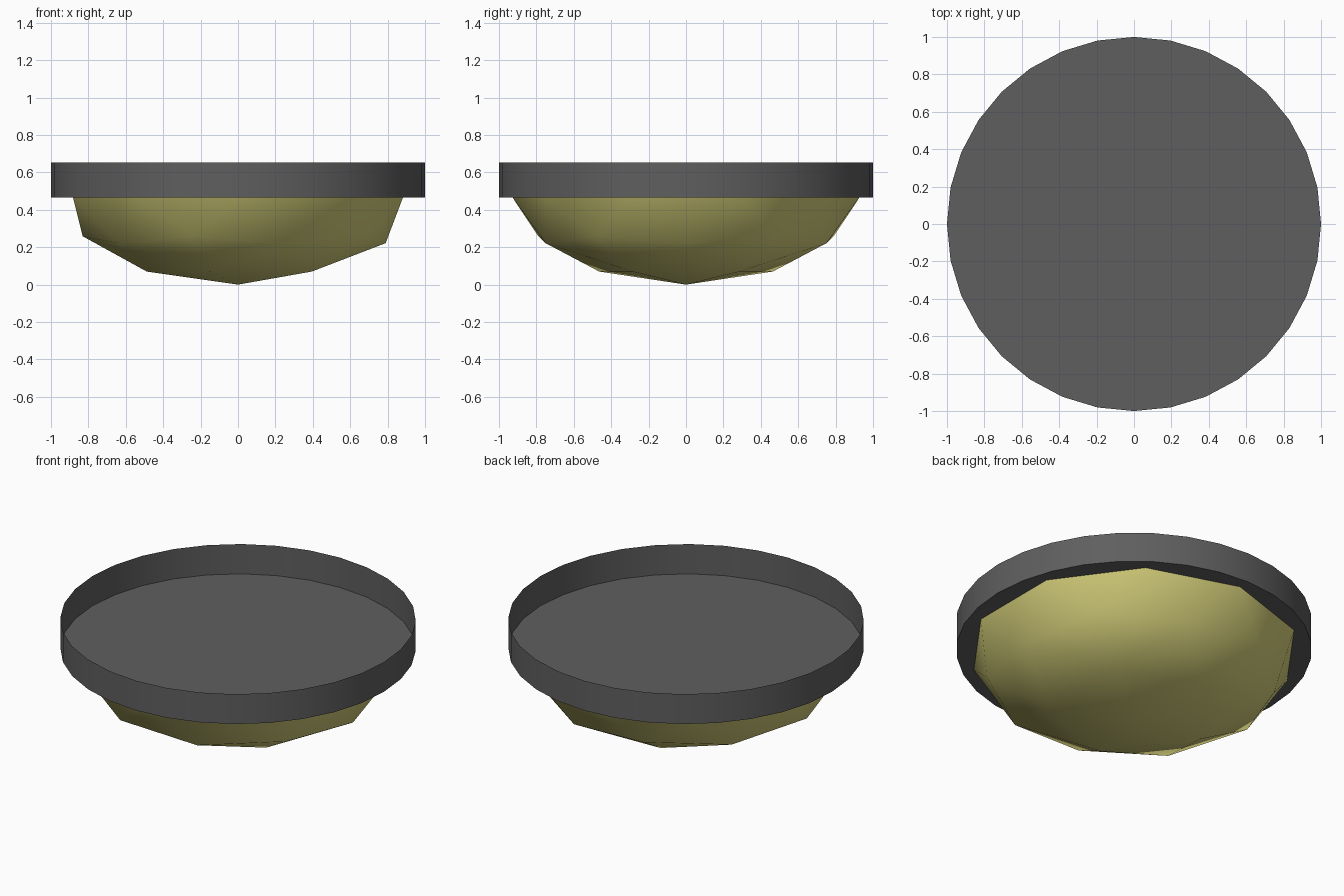
import bpy, bmesh

if "Cube" in bpy.data.objects:
    bpy.data.objects.remove(bpy.data.objects["Cube"])

RIM_BOTTOM, RIM_TOP = 0.467, 0.652


def material(name, rgb):
    mat = bpy.data.materials.new(name)
    mat.diffuse_color = (*rgb, 1.0)
    mat.use_nodes = True
    mat.node_tree.nodes["Principled BSDF"].inputs["Base Color"].default_value = mat.diffuse_color
    return mat


def finish(bm, name, mat):
    bmesh.ops.recalc_face_normals(bm, faces=bm.faces)
    mesh = bpy.data.meshes.new(name)
    bm.to_mesh(mesh)
    bm.free()
    mesh.materials.append(mat)
    obj = bpy.data.objects.new(name, mesh)
    bpy.context.collection.objects.link(obj)
    return obj


def smooth(obj, angle):
    bpy.ops.object.select_all(action='DESELECT')
    obj.select_set(True)
    bpy.context.view_layer.objects.active = obj
    bpy.ops.object.shade_smooth_by_angle(angle=angle)


grey = material("dark grey metal", (0.114, 0.114, 0.114))
yellow = material("warm yellow glass", (0.68, 0.64, 0.20))

# Mounting tray: thin round wall, closed below and open above
bm = bmesh.new()
bmesh.ops.create_cone(bm, cap_ends=True, segments=32, radius1=1, radius2=1,
                      depth=RIM_TOP - RIM_BOTTOM)
bmesh.ops.translate(bm, verts=bm.verts, vec=(0, 0, (RIM_TOP + RIM_BOTTOM) / 2))
bm.normal_update()
bmesh.ops.delete(bm, geom=[f for f in bm.faces if f.normal.z > 0.9], context='FACES_ONLY')
bm.normal_update()
tray = finish(bm, "mounting_tray", grey)
smooth(tray, 0.6)

# Lamp shade: lower half of a flattened icosphere hanging under the tray
bm = bmesh.new()
bmesh.ops.create_icosphere(bm, subdivisions=2, radius=1)
bmesh.ops.delete(bm, geom=[v for v in bm.verts if v.co.z > 0.01], context='VERTS')
bmesh.ops.scale(bm, verts=bm.verts, vec=(0.928, 0.928, RIM_BOTTOM))
bmesh.ops.translate(bm, verts=bm.verts, vec=(0, 0, RIM_BOTTOM))
shade = finish(bm, "lamp_shade", yellow)
smooth(shade, 1.2)
